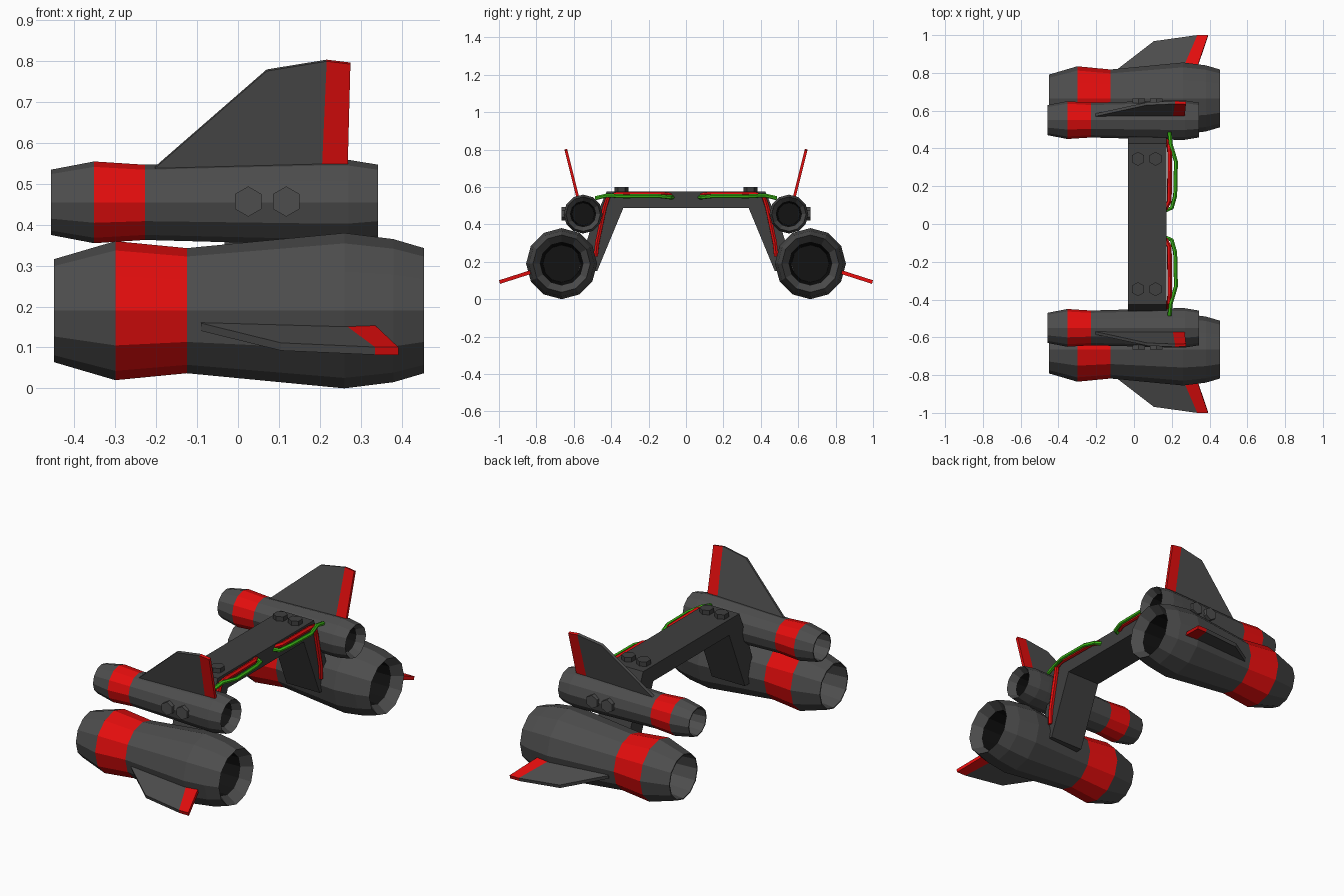
import bpy, bmesh, math
from mathutils import Vector

if "Cube" in bpy.data.objects:
    bpy.data.objects.remove(bpy.data.objects["Cube"])


def material(name, rgb):
    m = bpy.data.materials.new(name)
    m.diffuse_color = (*rgb, 1)
    m.use_nodes = True
    m.node_tree.nodes["Principled BSDF"].inputs["Base Color"].default_value = m.diffuse_color
    return m


GREY = material("hull grey", (0.075, 0.075, 0.075))
DARK = material("strut grey", (0.05, 0.05, 0.05))
RED = material("red", (0.78, 0.004, 0.004))
BLACK = material("intake black", (0.006, 0.006, 0.006))
GREEN = material("green", (0.045, 0.5, 0.008))


def finish(name, bm, mats):
    bmesh.ops.recalc_face_normals(bm, faces=bm.faces[:])
    me = bpy.data.meshes.new(name)
    bm.to_mesh(me)
    bm.free()
    for m in mats:
        me.materials.append(m)
    ob = bpy.data.objects.new(name, me)
    bpy.context.collection.objects.link(ob)
    return ob


def prism(name, points, offset, mat):
    """Solid from a flat outline pushed along an offset."""
    bm = bmesh.new()
    offset = Vector(offset)
    a = [bm.verts.new(Vector(p) - offset / 2) for p in points]
    b = [bm.verts.new(Vector(p) + offset / 2) for p in points]
    bm.faces.new(a)
    bm.faces.new(b[::-1])
    for i in range(len(a)):
        j = (i + 1) % len(a)
        bm.faces.new((a[i], a[j], b[j], b[i]))
    return finish(name, bm, [mat])


def nacelle(name, y, z, profile):
    """Twelve-sided turned body along x; profile rows are (x, radius, colour of next band)."""
    bm = bmesh.new()
    n = 12
    rings = []
    for x, r, _ in profile:
        rings.append([bm.verts.new((x, y + r * math.cos(2 * math.pi * k / n),
                                    z + r * math.sin(2 * math.pi * k / n))) for k in range(n)])
    bm.faces.new(rings[0])
    bm.faces.new(rings[-1]).material_index = 2
    for i in range(len(rings) - 1):
        for k in range(n):
            j = (k + 1) % n
            f = bm.faces.new((rings[i][k], rings[i][j], rings[i + 1][j], rings[i + 1][k]))
            f.material_index = profile[i][2]
    return finish(name, bm, [GREY, RED, BLACK])


def bolt(name, centre, axis, height, mat):
    """Hexagonal bolt head with corners on its long direction."""
    c, axis = Vector(centre), Vector(axis)
    up = Vector((1, 0, 0)).cross(axis)
    pts = [c + 0.037 * (up * math.cos(k * math.pi / 3) + Vector((1, 0, 0)) * math.sin(k * math.pi / 3))
           for k in range(6)]
    return prism(name, pts, axis * height, mat)


def cable(name, points, radius, mat, n=6):
    """Faceted tube swept along a path."""
    bm = bmesh.new()
    pts = [Vector(p) for p in points]
    rings = []
    for i, p in enumerate(pts):
        t = (pts[min(i + 1, len(pts) - 1)] - pts[max(i - 1, 0)]).normalized()
        u = Vector((1, 0, 0.3))
        u = (u - t * u.dot(t)).normalized()
        v = t.cross(u)
        rings.append([bm.verts.new(p + radius * (u * math.cos(2 * math.pi * k / n)
                                                 + v * math.sin(2 * math.pi * k / n)))
                      for k in range(n)])
    bm.faces.new(rings[0])
    bm.faces.new(rings[-1])
    for a, b in zip(rings, rings[1:]):
        for k in range(n):
            j = (k + 1) % n
            bm.faces.new((a[k], a[j], b[j], b[k]))
    return finish(name, bm, [mat])


LARGE = [(-0.2, 0.10, 0), (-0.45, 0.12, 0), (-0.45, 0.126, 0), (-0.3, 0.17, 1), (-0.125, 0.153, 0),
         (0.26, 0.19, 0), (0.38, 0.175, 0), (0.455, 0.153, 0), (0.40, 0.115, 2), (0.12, 0.10, 2)]
SMALL = [(-0.28, 0.06, 0), (-0.457, 0.075, 0), (-0.457, 0.08, 0), (-0.352, 0.1, 1), (-0.228, 0.092, 0),
         (0.21, 0.104, 0), (0.27, 0.104, 0), (0.343, 0.092, 0), (0.30, 0.068, 2), (0.1, 0.06, 2)]

for s, side in ((-1, "front"), (1, "back")):
    # engine bodies
    nacelle(f"{side}_large_nacelle", s * 0.665, 0.19, LARGE)
    nacelle(f"{side}_small_nacelle", s * 0.55, 0.455, SMALL)

    # low side fin, sloping down and outwards, with a red trailing strip
    def low(x, y):
        return (x, s * y, 0.145 - (y - 0.83) * 0.32)
    thick = (0, s * 0.006, 0.019)
    prism(f"{side}_side_fin", [low(-0.09, 0.80), low(-0.09, 0.815), low(0.105, 0.965),
                               low(0.335, 0.997), low(0.25, 0.80)], thick, GREY)
    prism(f"{side}_side_fin_tip", [low(0.25, 0.80), low(0.335, 0.997),
                                   low(0.392, 0.997), low(0.325, 0.80)], thick, RED)

    # tall upper fin, leaning outwards
    def high(x, z):
        return (x, s * (0.58 + (z - 0.55) * 0.25), z)
    thick = (0, s * 0.015, -0.004)
    prism(f"{side}_upper_fin", [high(-0.215, 0.53), high(0.07, 0.778),
                                high(0.217, 0.802), high(0.205, 0.53)], thick, GREY)
    prism(f"{side}_upper_fin_tip", [high(0.205, 0.53), high(0.217, 0.802),
                                    high(0.275, 0.795), high(0.268, 0.53)], thick, RED)

    # bolt heads on the small body and on the beam
    for i, x in enumerate((0.025, 0.118)):
        bolt(f"{side}_nacelle_bolt_{i + 1}", (x, s * 0.65, 0.457), (0, s, 0), 0.03, GREY)
        bolt(f"{side}_beam_bolt_{i + 1}", (x - 0.004, s * 0.345, 0.58), (0, 0, 1), 0.04, DARK)

    # red and green hoses along the beam
    red_path = [(0.165, 0.08, 0.555), (0.187, 0.12, 0.56), (0.19, 0.37, 0.56), (0.185, 0.415, 0.55),
                (0.18, 0.435, 0.49), (0.18, 0.475, 0.30), (0.175, 0.482, 0.23)]
    green_path = [(0.165, 0.07, 0.545), (0.20, 0.085, 0.545), (0.218, 0.15, 0.552),
                  (0.222, 0.33, 0.55), (0.195, 0.42, 0.555), (0.187, 0.485, 0.54)]
    cable(f"{side}_red_hose", [(x, s * y, z) for x, y, z in red_path], 0.013, RED)
    cable(f"{side}_green_hose", [(x, s * y, z) for x, y, z in green_path], 0.011, GREEN)

# cross beam with two splayed legs, one bent profile
half = [(0.335, 0.488), (0.475, 0.15), (0.58, 0.15), (0.515, 0.36), (0.425, 0.575)]
outline = [(0.07, y, z) for y, z in half] + [(0.07, -y, z) for y, z in half[::-1]]
prism("cross_beam", outline, (0.205, 0, 0), DARK)
